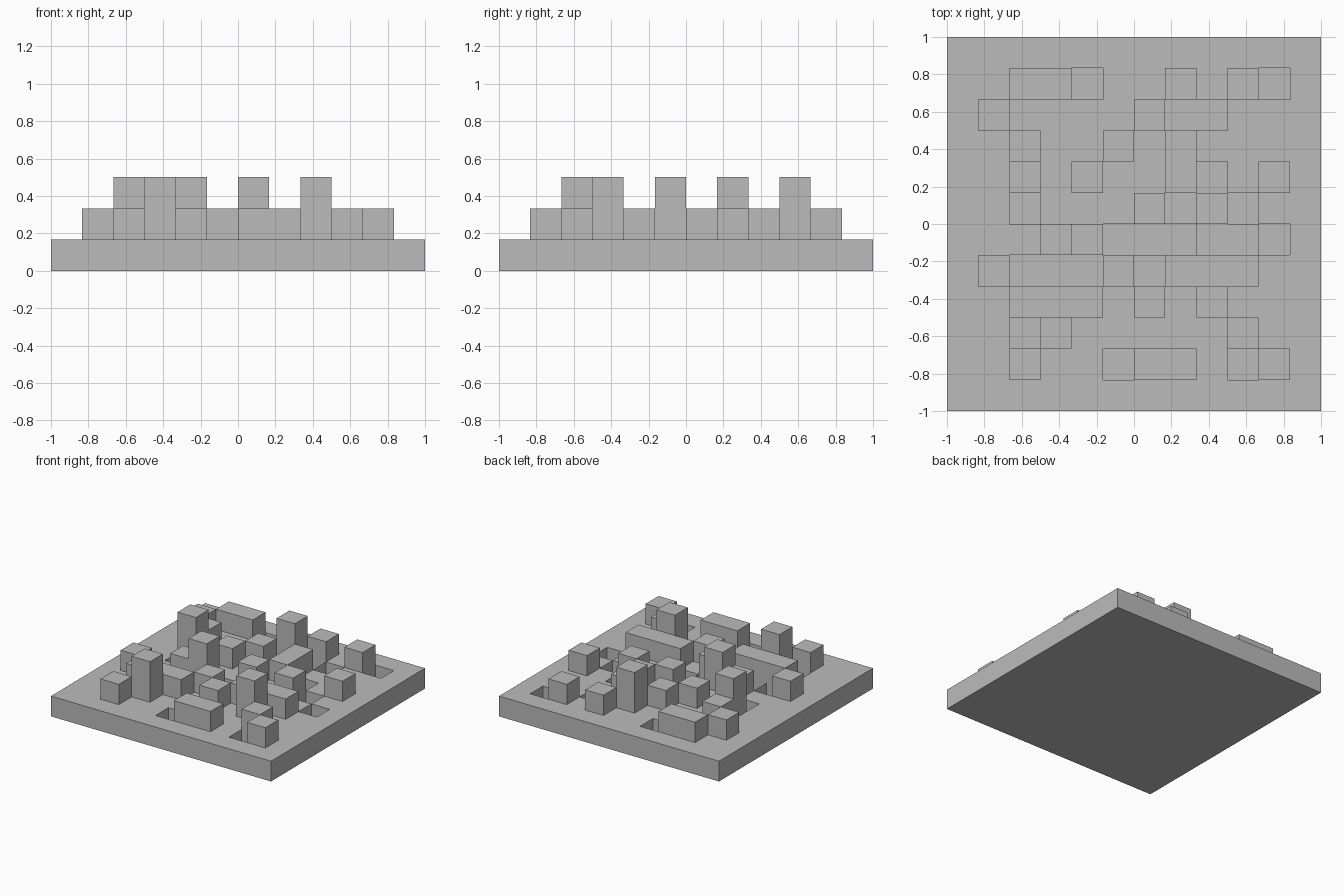
import bpy
import bmesh
from mathutils import Matrix, Vector

old = bpy.data.objects.get("Cube")
if old:
    bpy.data.objects.remove(old, do_unlink=True)

CELL = 1 / 6
FLOOR = 0.004

# Plan seen from above, back row first: o = pit, # = block, T = tower
PLAN = [
    ".##o..#.#o",
    "#....Too..",
    ".#..#.#...",
    ".T.#..#o.#",
    ".o...#.#o.",
    "..#Tooo..o",
    "#ooo#.###.",
    ".###.#.T..",
    ".oT.....#.",
    ".#..o##.o#",
]

grey = bpy.data.materials.new("plain_grey")
grey.use_nodes = True
colour = (0.5, 0.5, 0.5, 1)
grey.diffuse_color = colour
grey.node_tree.nodes["Principled BSDF"].inputs["Base Color"].default_value = colour


def finish(bm, name):
    mesh = bpy.data.meshes.new(name)
    bm.to_mesh(mesh)
    bm.free()
    mesh.materials.append(grey)
    obj = bpy.data.objects.new(name, mesh)
    bpy.context.collection.objects.link(obj)
    return obj


def corner(col, row, z):
    """Grid corner, counted from the back left of the plan."""
    return Vector((-1 + (col + 1) * CELL, 1 - (row + 1) * CELL, z))


def block(name, col, row, columns, height):
    """Open-bottomed box standing on the slab."""
    low = corner(col, row + 1, CELL)
    high = corner(col + columns, row, CELL + height)
    bm = bmesh.new()
    size = Matrix.Diagonal((*(high - low), 1))
    bmesh.ops.create_cube(bm, size=1, matrix=Matrix.Translation((low + high) / 2) @ size)
    bm.normal_update()
    bmesh.ops.delete(bm, geom=[f for f in bm.faces if f.normal.z < -0.5], context='FACES_ONLY')
    return finish(bm, name)


# Base slab: a gridded top with the pit cells pushed down
bm = bmesh.new()
bmesh.ops.create_grid(bm, x_segments=12, y_segments=12, size=1,
                      matrix=Matrix.Translation((0, 0, CELL)))
rim = [e for e in bm.edges if e.is_boundary]
pits = []
for f in bm.faces:
    c = f.calc_center_median()
    col, row = int((c.x + 1) / CELL) - 1, int((1 - c.y) / CELL) - 1
    if 0 <= col < 10 and 0 <= row < 10 and PLAN[row][col] == "o":
        pits.append(f)
walls = bmesh.ops.extrude_edge_only(bm, edges=rim)
skirt = [v for v in walls["geom"] if isinstance(v, bmesh.types.BMVert)]
for v in skirt:
    v.co.z = 0
bmesh.ops.contextual_create(bm, geom=[e for e in bm.edges if e.is_boundary])
for f in pits:
    sunk = bmesh.ops.extrude_discrete_faces(bm, faces=[f])["faces"]
    for v in sunk[0].verts:
        v.co.z = FLOOR

# Remove the partitions between neighbouring pits
bmesh.ops.remove_doubles(bm, verts=bm.verts, dist=0.0005)
seen = {}
for f in bm.faces:
    key = tuple(round(n, 3) + 0.0 for n in f.calc_center_median())
    seen.setdefault(key, []).append(f)
doubled = [f for group in seen.values() if len(group) > 1 for f in group]
bmesh.ops.delete(bm, geom=doubled, context='FACES')
bmesh.ops.recalc_face_normals(bm, faces=bm.faces)
finish(bm, "base_slab")

# Blocks and towers: each run along a row becomes one box
for row, line in enumerate(PLAN):
    col = 0
    while col < len(line):
        run = 1
        if line[col] == "T":
            block(f"tower_{row}_{col}", col, row, 1, 2 * CELL)
        elif line[col] == "#":
            while col + run < len(line) and line[col + run] == "#":
                run += 1
            block(f"block_{row}_{col}", col, row, run, CELL)
        col += run
